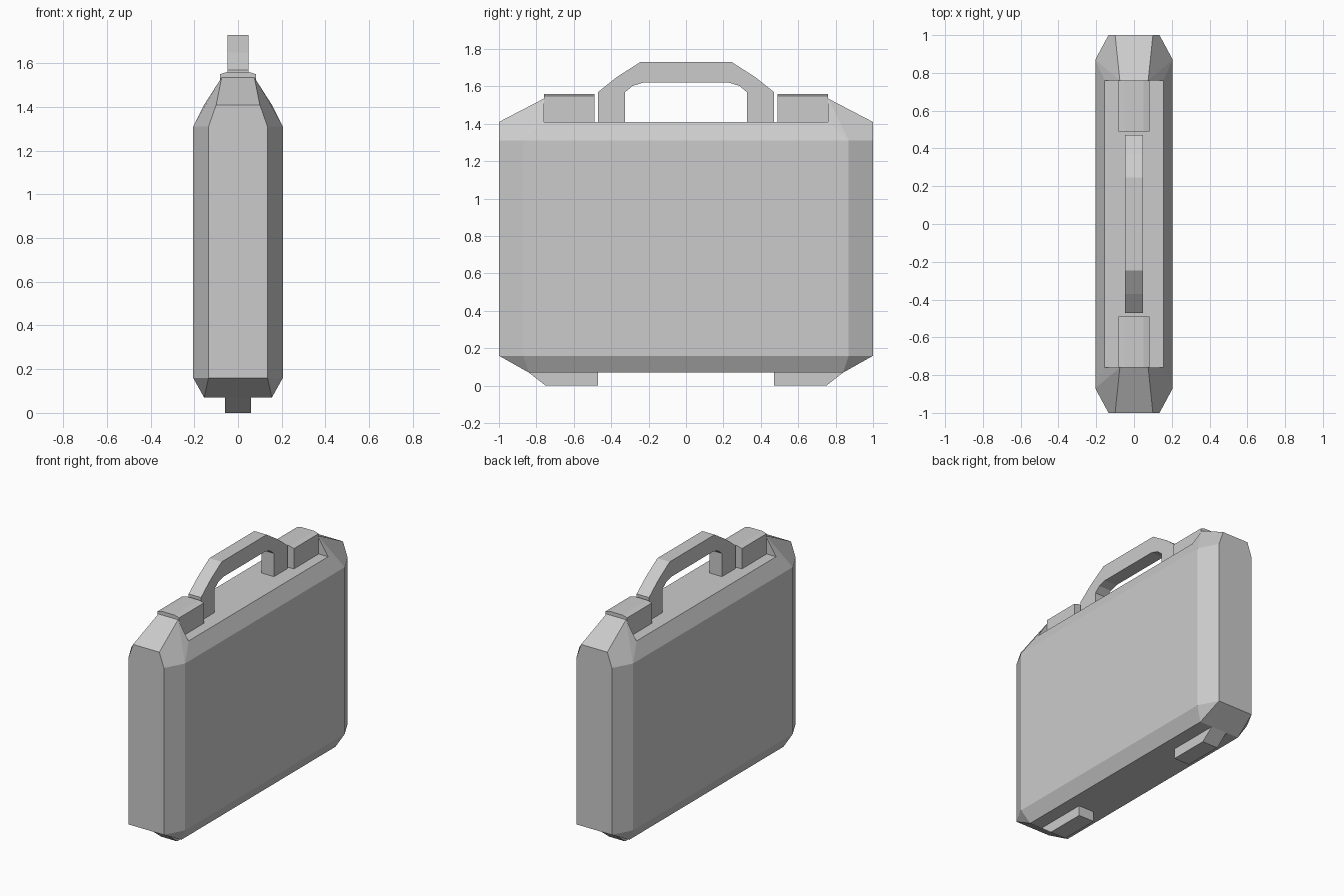
import bpy
import bmesh

if "Cube" in bpy.data.objects:
    bpy.data.objects.remove(bpy.data.objects["Cube"])


def make(name, verts, faces, mirror=(False, False)):
    me = bpy.data.meshes.new(name)
    me.from_pydata(verts, [], faces)
    bm = bmesh.new()
    bm.from_mesh(me)
    bmesh.ops.recalc_face_normals(bm, faces=bm.faces)
    bm.to_mesh(me)
    bm.free()
    ob = bpy.data.objects.new(name, me)
    bpy.context.collection.objects.link(ob)
    if any(mirror):
        mod = ob.modifiers.new("Mirror", 'MIRROR')
        mod.use_axis = (mirror[0], mirror[1], False)
    return ob


def prism(name, profile, lo, hi, axis='X', mirror=(False, False)):
    """Extrude a closed profile (yz along X, or xz along Y)."""
    n = len(profile)
    place = (lambda d, a, z: (d, a, z)) if axis == 'X' else (lambda d, a, z: (a, d, z))
    verts = [place(d, a, z) for d in (lo, hi) for a, z in profile]
    faces = [tuple(range(n)), tuple(range(n, 2 * n))]
    faces += [(i, (i + 1) % n, (i + 1) % n + n, i + n) for i in range(n)]
    return make(name, verts, faces, mirror)


# Case shell: one quarter, mirrored in x and y
quarter = [
    (0, 0, .07), (.155, 0, .07), (.155, .84, .07), (0, .84, .07),
    (.205, 0, .16), (.205, .87, .16), (.135, 1, .16), (0, 1, .16),
    (.205, 0, 1.31), (.205, .87, 1.31), (.135, 1, 1.31),
    (.155, 0, 1.41), (.155, .76, 1.41), (0, .76, 1.41), (0, 0, 1.41),
    (.1, 1, 1.41), (0, 1, 1.41), (.075, .76, 1.535), (0, .76, 1.535),
]
shell = [
    (0, 1, 2, 3), (1, 4, 5, 2), (2, 5, 6), (2, 6, 7, 3),      # underside
    (4, 8, 9, 5), (5, 9, 10, 6), (6, 10, 15, 16, 7),          # walls
    (8, 11, 12, 9), (11, 14, 13, 12),                         # top
    (9, 12, 17), (9, 17, 15, 10), (12, 13, 18, 17), (15, 17, 18, 16),  # raised ends
]
make("case_shell", quarter, shell, (True, True))

# Carry handle
right = [(.325, 1.41), (.47, 1.41), (.47, 1.57), (.37, 1.65), (.245, 1.73)]
inner = [(.23, 1.62), (.285, 1.603), (.325, 1.57)]
left = [(-y, z) for y, z in reversed(right)]
prism("handle", right + left + [(-y, z) for y, z in reversed(inner)] + inner, -.047, .047)

# Latch blocks beside the handle
prism("latch_blocks",
      [(-.083, 1.41), (.083, 1.41), (.083, 1.55), (.05, 1.56), (-.05, 1.56), (-.083, 1.55)],
      .49, .76, 'Y', (False, True))

# Feet, sloped at the outer ends
prism("feet", [(.47, .07), (.84, .07), (.75, 0), (.47, 0)], -.06, .06, 'X', (False, True))
